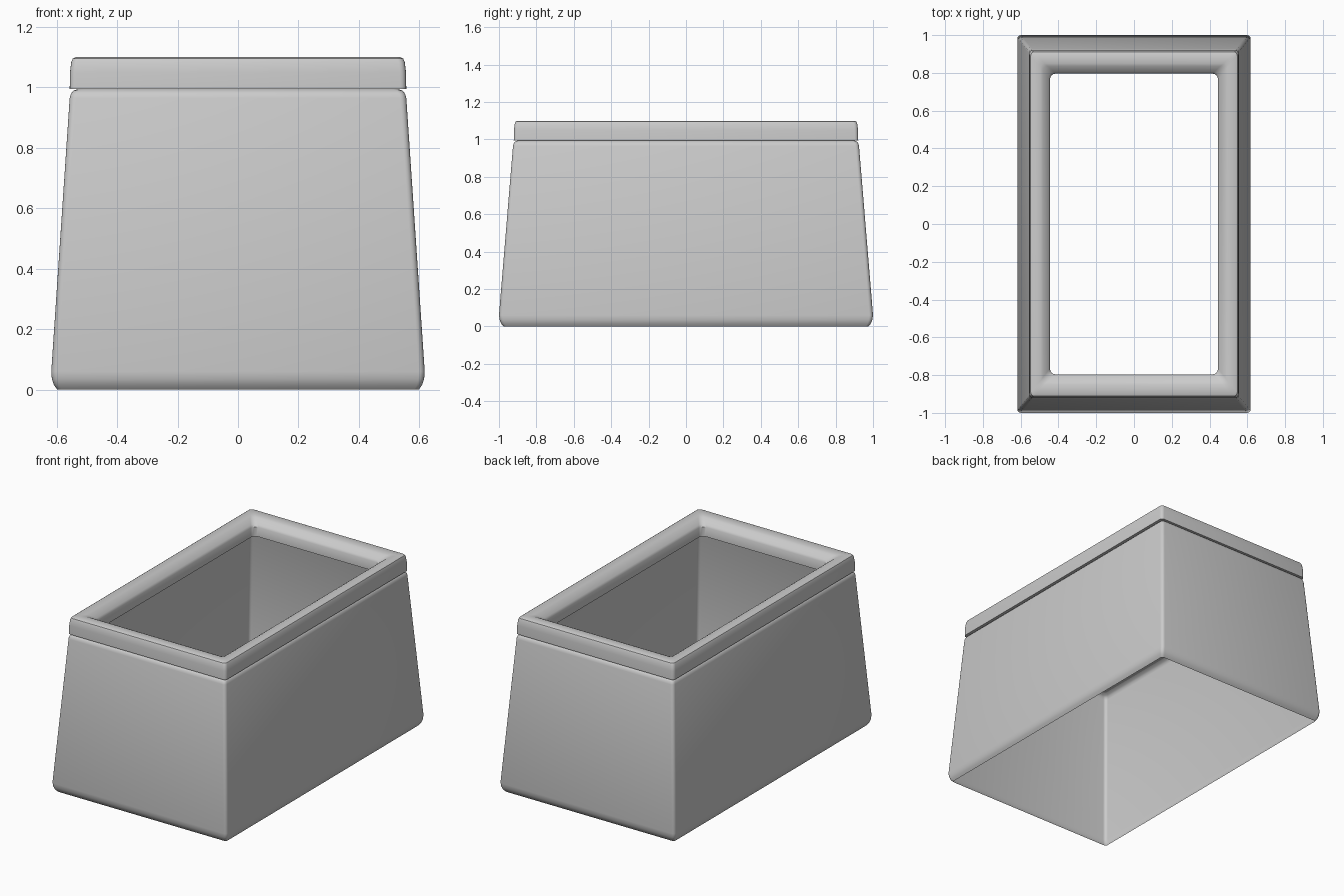
import bpy
import bmesh
import math

# Remove the default cube
cube = bpy.data.objects.get("Cube")
if cube:
    bpy.data.objects.remove(cube, do_unlink=True)

grey = bpy.data.materials.new("plain_grey")
grey.use_nodes = True
COLOUR = (0.6, 0.6, 0.6, 1)
grey.diffuse_color = COLOUR
grey.node_tree.nodes["Principled BSDF"].inputs["Base Color"].default_value = COLOUR

CORNER_STEPS = 4


def ring(bm, hx, hy, z, radius):
    """One rounded rectangle of vertices."""
    verts = []
    for quarter, (sx, sy) in enumerate([(1, 1), (-1, 1), (-1, -1), (1, -1)]):
        for i in range(CORNER_STEPS + 1):
            a = math.pi / 2 * (quarter + i / CORNER_STEPS)
            verts.append(bm.verts.new((sx * (hx - radius) + radius * math.cos(a),
                                       sy * (hy - radius) + radius * math.sin(a), z)))
    return verts


def loft(name, profile, closed=False):
    """Skin a stack of rounded rectangles (half x, half y, z, radius)."""
    bm = bmesh.new()
    rings = [ring(bm, *row) for row in profile]
    pairs = list(zip(rings, rings[1:]))
    if closed:
        pairs.append((rings[-1], rings[0]))
    for low, high in pairs:
        for i in range(len(low)):
            j = (i + 1) % len(low)
            bm.faces.new((low[i], low[j], high[j], high[i]))
    mesh = bpy.data.meshes.new(name)
    bm.to_mesh(mesh)
    bm.free()
    mesh.materials.append(grey)
    obj = bpy.data.objects.new(name, mesh)
    bpy.context.collection.objects.link(obj)
    bpy.ops.object.select_all(action="DESELECT")
    obj.select_set(True)
    bpy.context.view_layer.objects.active = obj
    bpy.ops.object.shade_smooth_by_angle(angle=math.radians(35))
    return obj


# Tapered thin-walled body, open at the bottom, tucked in at both ends
loft("body", [
    (0.598, 0.974, 0.0, 0.015),
    (0.609, 0.988, 0.015, 0.018),
    (0.616, 0.996, 0.035, 0.02),
    (0.618, 1.0, 0.06, 0.02),
    (0.557, 0.925, 0.965, 0.02),
    (0.553, 0.921, 0.979, 0.02),
    (0.545, 0.913, 0.989, 0.02),
    (0.525, 0.895, 0.996, 0.02),
])

# Rim frame with a rounded outer edge and a sloping inner lip
loft("rim", [
    (0.557, 0.921, 0.995, 0.02),
    (0.556, 0.92, 1.05, 0.02),
    (0.552, 0.916, 1.083, 0.02),
    (0.547, 0.911, 1.095, 0.02),
    (0.538, 0.902, 1.1, 0.02),
    (0.495, 0.85, 1.098, 0.02),
    (0.482, 0.836, 1.092, 0.025),
    (0.452, 0.804, 1.068, 0.03),
    (0.445, 0.796, 1.055, 0.03),
    (0.445, 0.796, 0.995, 0.03),
], closed=True)
